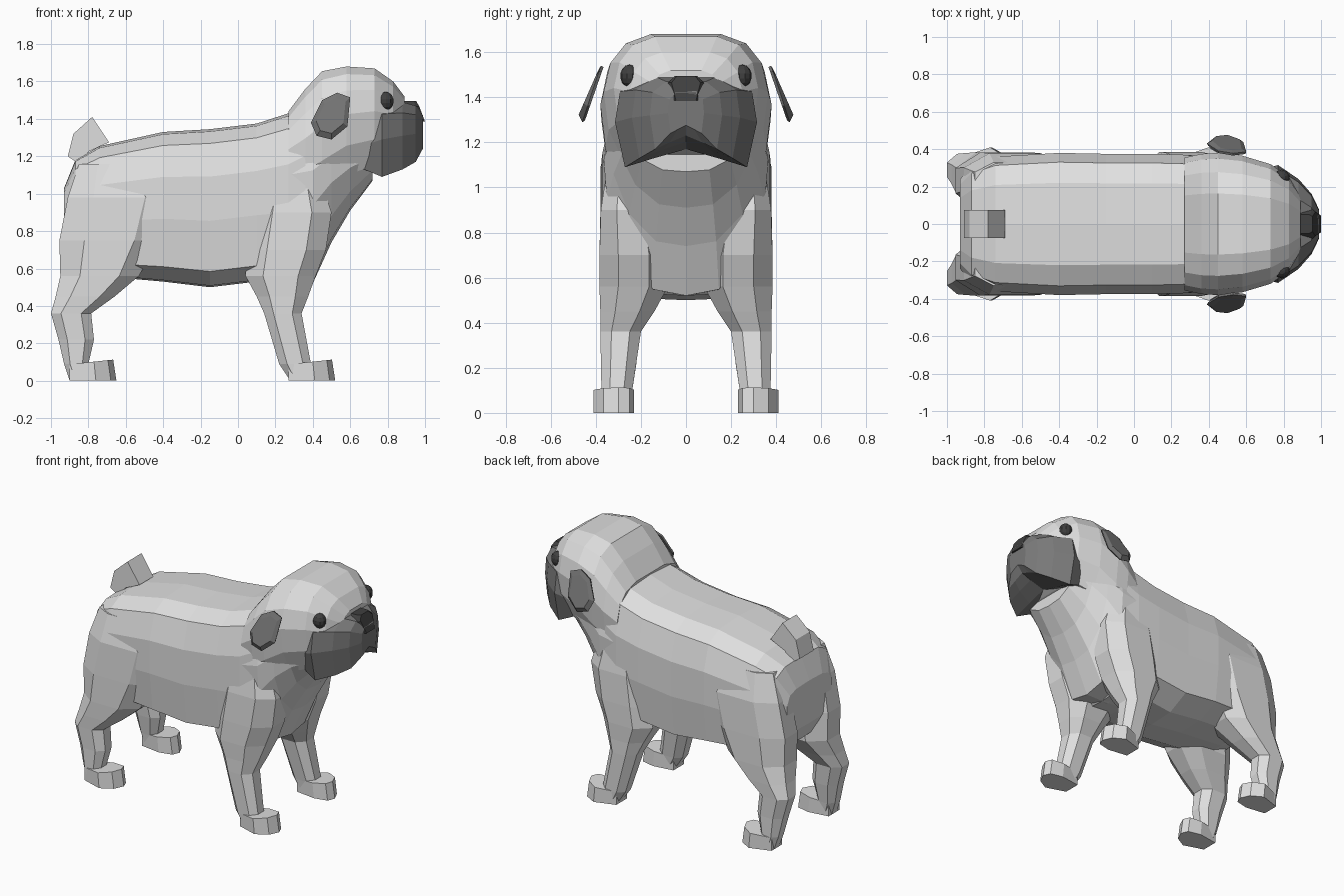
import bpy, bmesh, math
from mathutils import Vector


def material(name, r, g, b):
    m = bpy.data.materials.new(name)
    m.diffuse_color = (r, g, b, 1)
    return m


coat = material("light coat", 0.74, 0.74, 0.74)
mask = material("dark face mask", 0.19, 0.19, 0.19)
ear_mat = material("dark ear", 0.17, 0.17, 0.17)
black = material("black eye and nose", 0.05, 0.05, 0.05)


def finish(name, bm, mat):
    bmesh.ops.recalc_face_normals(bm, faces=bm.faces)
    me = bpy.data.meshes.new(name)
    bm.to_mesh(me)
    bm.free()
    me.materials.append(mat)
    ob = bpy.data.objects.new(name, me)
    bpy.context.scene.collection.objects.link(ob)
    return ob


def loft(name, rings, mat):
    bm = bmesh.new()
    rows = [[bm.verts.new(p) for p in ring] for ring in rings]
    n = len(rows[0])
    for a, b in zip(rows, rows[1:]):
        for i in range(n):
            j = (i + 1) % n
            bm.faces.new((a[i], a[j], b[j], b[i]))
    bm.faces.new(rows[0])
    bm.faces.new(rows[-1])
    return finish(name, bm, mat)


def body_loft(name, half, stations, mat):
    # half section runs from top centre to bottom centre, mirrored in y
    section = half + [(-s, t) for s, t in half[-2:0:-1]]
    rings = [[(x, w * s, zb + (zt - zb) * t) for s, t in section]
             for x, zb, zt, w in stations]
    return loft(name, rings, mat)


def octagon(z, x0, x1, y0, y1):
    c = [(1, .45), (.5, 1), (-.5, 1), (-1, .45), (-1, -.45), (-.5, -1), (.5, -1), (1, -.45)]
    return [((x0 + x1) / 2 + a * (x1 - x0) / 2, (y0 + y1) / 2 + b * (y1 - y0) / 2, z)
            for a, b in c]


def flip(rings):
    return [[(x, -y, z) for x, y, z in r] for r in rings]


def pair(name, rings, mat):
    loft("left_" + name, rings, mat)
    loft("right_" + name, flip(rings), mat)


# torso
body_loft("torso",
          [(0, 1), (.58, .985), (.87, .91), (1, .70), (1, .42), (.92, .10), (.5, .01), (0, 0)],
          [(-.93, .74, 1.03, .24), (-.87, .62, 1.18, .31), (-.74, .56, 1.255, .36),
           (-.40, .53, 1.33, .38), (-.15, .50, 1.345, .375), (.10, .53, 1.375, .375),
           (.27, .52, 1.43, .37), (.36, .60, 1.46, .36)], coat)

# neck and chest, narrowing to the breastbone
body_loft("chest",
          [(0, 1), (.6, .98), (.9, .85), (1, .65), (.96, .45), (.75, .2), (.4, .03), (0, 0)],
          [(.22, .52, 1.40, .37), (.40, .52, 1.45, .365), (.50, .74, 1.45, .335),
           (.60, .91, 1.42, .30), (.72, 1.07, 1.35, .26)], coat)

# head
body_loft("head",
          [(0, 1), (.43, 1), (.73, .93), (.92, .78), (1, .56), (.94, .27), (.74, 0), (0, 0)],
          [(.27, .98, 1.44, .355), (.36, .96, 1.56, .375), (.45, 1.00, 1.655, .38),
           (.58, 1.10, 1.68, .365), (.73, 1.15, 1.67, .32), (.83, 1.20, 1.60, .25),
           (.89, 1.25, 1.52, .16)], coat)

# muzzle with drooping jowls and a raised lip in the middle
body_loft("muzzle",
          [(0, 1), (.55, 1), (.93, .84), (1, .5), (.86, 0), (.45, .10), (0, .2)],
          [(.65, 1.14, 1.36, .28), (.77, 1.09, 1.49, .315), (.88, 1.13, 1.49, .24),
           (.95, 1.17, 1.47, .16), (.988, 1.24, 1.42, .08)], mask)

# nose, sloping back at the top
loft("nose", [[(x - max(0, z - 1.41) * .55, y * k, z) for y, z in
               [(-.05, 1.495), (.05, 1.495), (.08, 1.465), (.055, 1.385), (-.055, 1.385), (-.08, 1.465)]]
              for x, k in [(.92, 1), (.985, 1), (1.0, .8)]], black)

# eyes
for side, s in (("left", 1), ("right", -1)):
    bm = bmesh.new()
    bmesh.ops.create_uvsphere(bm, u_segments=10, v_segments=7, radius=1)
    for v in bm.verts:
        v.co = Vector((.79 + v.co.x * .044, s * (.25 + v.co.y * .042), 1.495 + v.co.z * .05))
    finish(side + "_eye", bm, black)

# ears: thin flaps leaning outward towards the bottom
flap = [(.39, 1.38), (.45, 1.50), (.53, 1.54), (.60, 1.515), (.585, 1.36), (.50, 1.29), (.42, 1.31)]
pair("ear", [[(.5 + (x - .5) * k, .372 + (1.54 - z) * .33 + d, 1.42 + (z - 1.42) * k) for x, z in flap]
             for d, k in ((-.006, .95), (.006, 1), (.022, .75))], ear_mat)

# curled tail
curl = [(-.82, 1.14), (-.91, 1.20), (-.88, 1.32), (-.78, 1.41), (-.69, 1.275), (-.80, 1.225)]
loft("tail", [[(x, y, z) for x, z in curl] for y in (-.075, .075)], coat)

# legs
pair("rear_leg", [octagon(*r) for r in [
    (1.16, -.85, -.45, .14, .33), (.98, -.91, -.36, .10, .378), (.75, -.955, -.42, .08, .383),
    (.56, -.95, -.53, .08, .383), (.45, -.975, -.66, .15, .38), (.36, -1.0, -.785, .205, .375),
    (.22, -.96, -.77, .22, .37), (.09, -.93, -.80, .24, .37), (0, -.90, -.78, .25, .37)]], coat)
pair("front_leg", [octagon(*r) for r in [
    (1.15, .15, .42, .15, .34), (.90, .08, .50, .12, .378), (.70, .05, .47, .08, .384),
    (.56, .04, .415, .08, .384), (.45, .10, .375, .14, .38), (.36, .14, .34, .20, .38),
    (.09, .22, .39, .24, .375), (0, .28, .40, .25, .37)]], coat)

# paws
sole = [(0, .25), (.14, .23), (.23, .25), (.25, .30), (.22, .365), (.14, .41), (.0, .365)]
for name, x0 in (("rear_paw", -.90), ("front_paw", .27)):
    pair(name, [[(x0 + x * k, y, z + (x * .1 if z else 0)) for x, y in sole]
                for z, k in ((0, 1), (.088, .93))], coat)
